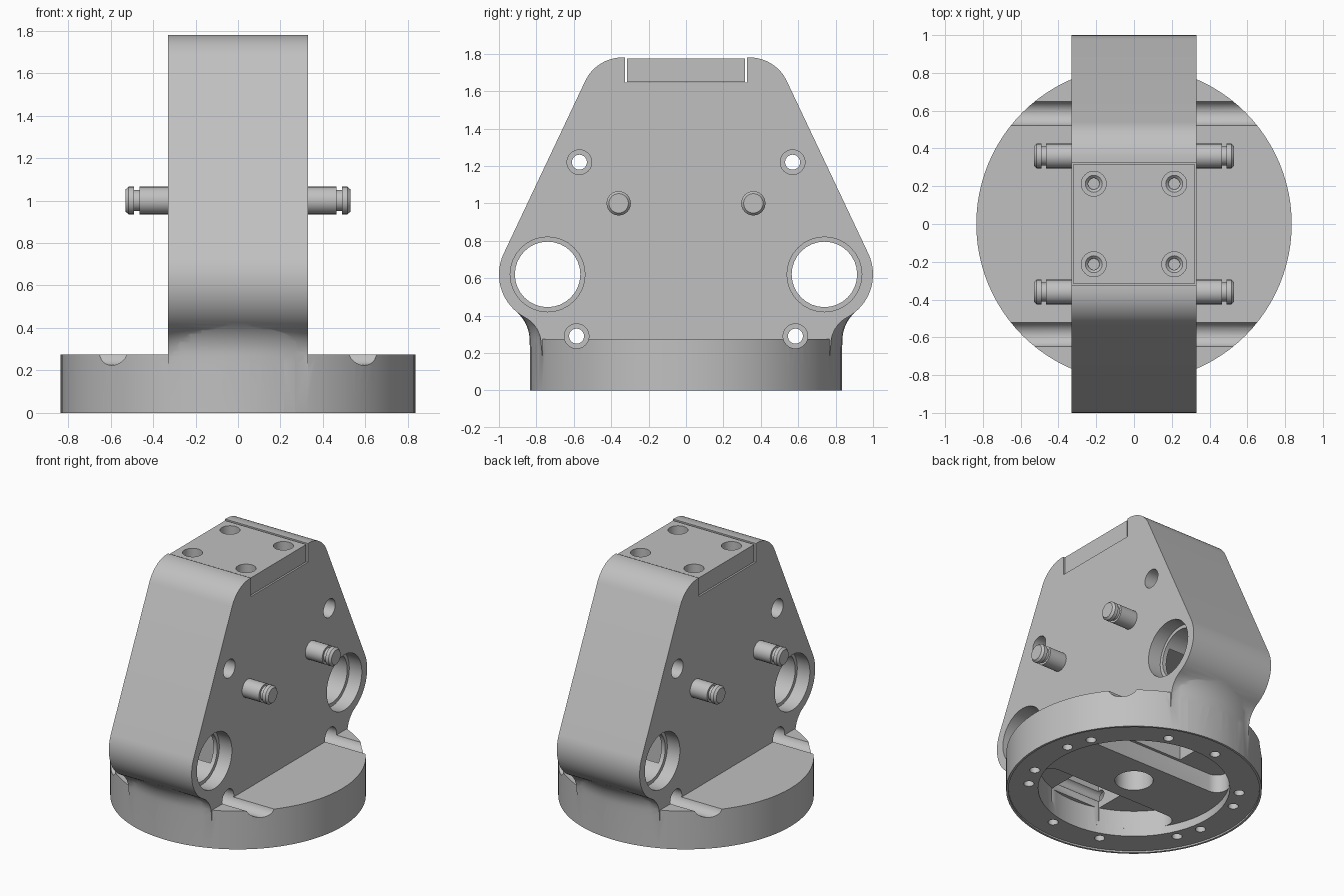
import bpy, bmesh
from math import sin, cos, radians, sqrt, atan2, degrees
from mathutils import Matrix, Vector

cube = bpy.data.objects.get("Cube")
if cube:
    bpy.data.objects.remove(cube, do_unlink=True)

grey = bpy.data.materials.new("machined grey")
grey.use_nodes = True
COLOUR = (0.53, 0.53, 0.53, 1)
grey.diffuse_color = COLOUR
grey.node_tree.nodes["Principled BSDF"].inputs["Base Color"].default_value = COLOUR

# Cyclic axis swaps: local z becomes world x
ALONG_X = Matrix(((0, 0, 1, 0), (1, 0, 0, 0), (0, 1, 0, 0), (0, 0, 0, 1)))
ALONG_Z = Matrix.Identity(4)


def finish(bm, name, matrix=ALONG_Z):
    bm.transform(matrix)
    bmesh.ops.recalc_face_normals(bm, faces=bm.faces)
    mesh = bpy.data.meshes.new(name)
    bm.to_mesh(mesh)
    bm.free()
    mesh.materials.append(grey)
    ob = bpy.data.objects.new(name, mesh)
    bpy.context.collection.objects.link(ob)
    return ob


def arc(cx, cy, r, start, end, n=12):
    angles = [radians(start + (end - start) * i / n) for i in range(n + 1)]
    return [(cx + r * cos(a), cy + r * sin(a)) for a in angles]


def prism(name, outline, low, high, matrix=ALONG_Z):
    bm = bmesh.new()
    face = bm.faces.new([bm.verts.new((u, v, low)) for u, v in outline])
    top = bmesh.ops.extrude_face_region(bm, geom=[face])["geom"]
    verts = [g for g in top if isinstance(g, bmesh.types.BMVert)]
    bmesh.ops.translate(bm, verts=verts, vec=(0, 0, high - low))
    return finish(bm, name, matrix)


def lathe(name, profile, matrix=ALONG_Z, sides=32):
    """Stack rings of (radius, height) and cap both ends."""
    bm = bmesh.new()
    rings = [[bm.verts.new((u, v, h)) for u, v in arc(0, 0, r, 0, 360, sides)[:-1]]
             for r, h in profile]
    for a, b in zip(rings, rings[1:]):
        for i in range(sides):
            j = (i + 1) % sides
            bm.faces.new((a[i], a[j], b[j], b[i]))
    bm.faces.new(rings[0])
    bm.faces.new(rings[-1])
    return finish(bm, name, matrix)


def box(name, low, high):
    return prism(name, [(low[0], low[1]), (high[0], low[1]), (high[0], high[1]),
                        (low[0], high[1])], low[2], high[2])


def combine(target, tool, operation="DIFFERENCE"):
    mod = target.modifiers.new("cut", "BOOLEAN")
    mod.operation = operation
    mod.solver = "EXACT"
    mod.object = tool
    bpy.context.view_layer.objects.active = target
    bpy.ops.object.modifier_apply(modifier=mod.name)
    bpy.data.objects.remove(tool, do_unlink=True)


def smooth(ob):
    bpy.ops.object.select_all(action="DESELECT")
    ob.select_set(True)
    bpy.context.view_layer.objects.active = ob
    bpy.ops.object.shade_smooth_by_angle(angle=radians(30))


HALF = 0.33      # half thickness of the upright
DISC = 0.835     # radius of the base
LOBE_Y, LOBE_Z, LOBE_R = 0.74, 0.62, 0.26

# Upright: rounded top corners, side lobes, concave necks down to the base
neck = 0.165
reach = LOBE_R + neck
half_outline = (arc(0.34, 1.56, 0.22, 90, 25)
                + arc(LOBE_Y, LOBE_Z, LOBE_R, 25, -62, 16)
                + arc(LOBE_Y + reach * cos(radians(62)), LOBE_Z - reach * sin(radians(62)),
                      neck, 118, 180, 8)[1:]
                + [(0.76, 0.1)])
outline = half_outline + [(-y, z) for y, z in reversed(half_outline)]
body = prism("bracket_body", outline, -HALF, HALF, ALONG_X)

# Flared neck that follows the curve of the base
flare = lathe("neck_flare", [(DISC - 0.003, 0.1)]
              + arc(1.036, 0.267, 0.2, 180, 130, 8), sides=96)
combine(flare, box("flare_trim", (-HALF, -1.2, 0), (HALF, 1.2, 1)), "INTERSECT")
combine(body, flare, "UNION")

# Round base
combine(body, lathe("base", [(DISC, 0), (DISC, 0.275)], sides=96), "UNION")

# Seat for the top plate
combine(body, box("plate_seat", (-0.5, -0.325, 1.645), (0.5, 0.325, 2)))

# Underside: lip, round recess and centre hole
for radius, depth in ((0.82, 0.012), (0.626, 0.07), (0.125, 0.35)):
    combine(body, lathe("recess", [(radius, -0.1), (radius, depth)], sides=64))

# Underside: two rounded D pockets that open into the upright
corner = 0.08
inner = 0.626
cy = 0.21 + corner
cx = sqrt((inner - corner) ** 2 - cy ** 2)
tangent = degrees(atan2(cy, cx))
pocket = (arc(cx, cy, corner, -90, tangent, 8)
          + arc(0, 0, inner, tangent, 180 - tangent, 32)[1:-1]
          + arc(-cx, cy, corner, 180 - tangent, 270, 8))
for side in (-1, 1):
    combine(body, prism("pocket", [(x, side * y) for x, y in pocket], -0.1, 0.2))
    ys = sorted((side * 0.23, side * 0.6))
    combine(body, box("cavity", (-0.2, ys[0], 0.1), (0.2, ys[1], 0.78)))

# Underside: ring of bolt holes, repeated on the opposite half
for angle in (11, 26, 69, 100, 145, 160):
    for turn in (0, 180):
        a = radians(angle + turn)
        spot = Matrix.Translation(Vector((0.69 * cos(a), 0.69 * sin(a), 0)))
        combine(body, lathe("bolt_hole", [(0.034, -0.1), (0.034, 0.14)], spot, 16))

# Cross holes with counterbores on both faces: y, z, bore, counterbore, depth
for y, z, bore, wide, depth in ((0.74, 0.62, 0.175, 0.2, 0.1),
                                (0.57, 1.22, 0.04, 0.066, 0.1),
                                (0.585, 0.29, 0.04, 0.066, 0.1)):
    floor = HALF - depth
    steps = [(wide, -1.2), (wide, -floor), (bore, -floor),
             (bore, floor), (wide, floor), (wide, 1.2)]
    for side in (-1, 1):
        spot = Matrix.Translation(Vector((0, side * y, z))) @ ALONG_X
        combine(body, lathe("cross_hole", steps, spot))
smooth(body)

# Top plate with four counterbored screw holes
plate = box("top_plate", (-0.323, -0.315, 1.65), (0.323, 0.315, 1.775))
for x in (-0.213, 0.213):
    for y in (-0.213, 0.213):
        spot = Matrix.Translation(Vector((x, y, 0)))
        combine(plate, lathe("screw_hole", [(0.03, 1.66), (0.03, 1.69), (0.045, 1.705),
                                            (0.066, 1.705), (0.066, 1.9)], spot))
smooth(plate)

# Cross pins with a retaining groove and chamfered head at each end
end = [(0.065, 0.465), (0.05, 0.465), (0.05, 0.49), (0.065, 0.49),
       (0.065, 0.515), (0.052, 0.53)]
for name, y in (("front_pin", -0.36), ("back_pin", 0.36)):
    profile = [(r, -h) for r, h in reversed(end)] + end
    smooth(lathe(name, profile, Matrix.Translation(Vector((0, y, 1))) @ ALONG_X, 24))
